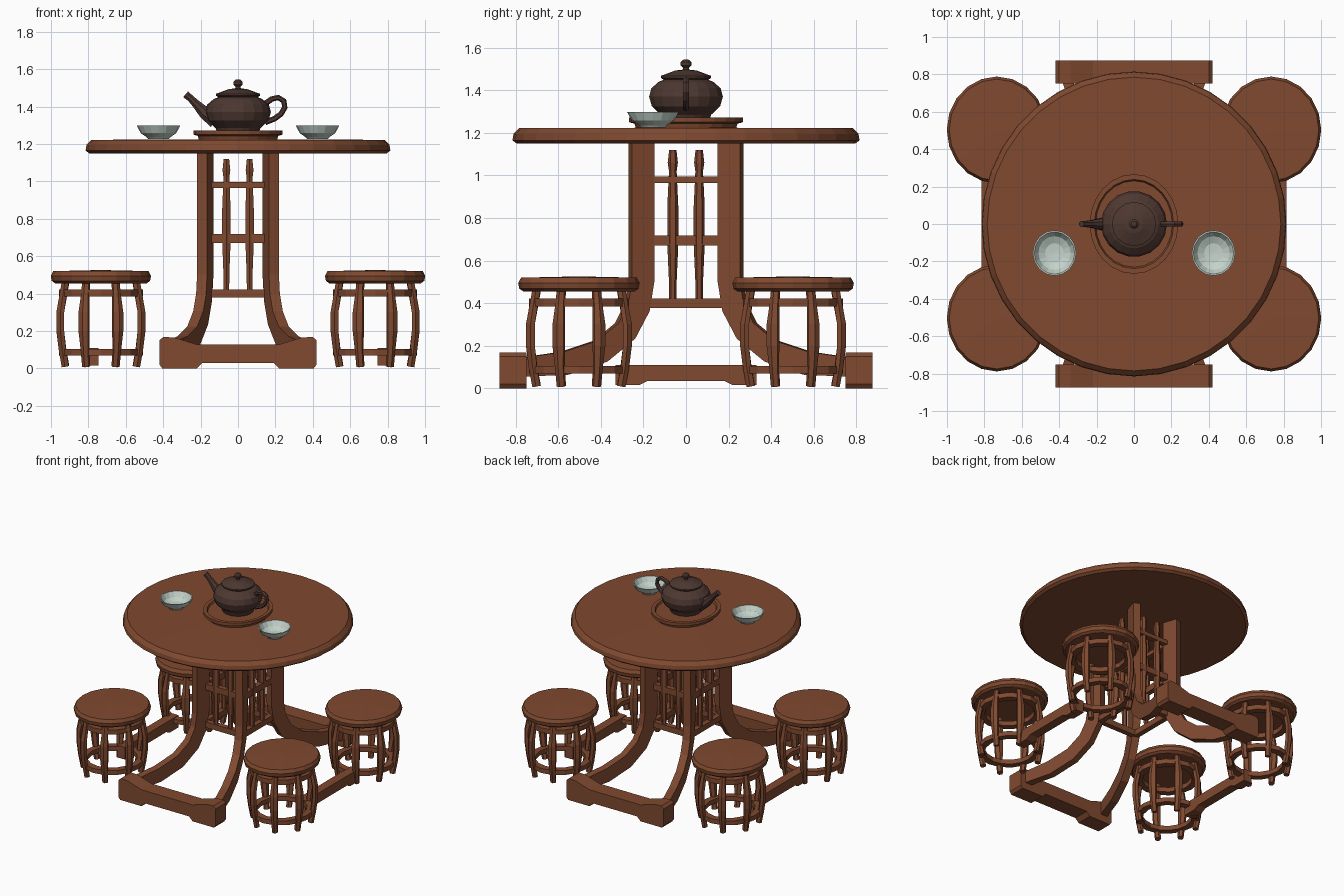
import bpy, bmesh, math
from mathutils import Vector

if "Cube" in bpy.data.objects:
    bpy.data.objects.remove(bpy.data.objects["Cube"])


def material(name, rgb):
    m = bpy.data.materials.new(name)
    m.diffuse_color = (*rgb, 1)
    m.use_nodes = True
    m.node_tree.nodes["Principled BSDF"].inputs["Base Color"].default_value = m.diffuse_color
    return m


WOOD = material("reddish_wood", (0.215, 0.067, 0.029))
CLAY = material("dark_clay", (0.075, 0.039, 0.030))
CELADON = material("pale_celadon", (0.55, 0.65, 0.59))


def finish(name, bm, mat):
    bmesh.ops.recalc_face_normals(bm, faces=bm.faces)
    me = bpy.data.meshes.new(name)
    bm.to_mesh(me)
    bm.free()
    me.materials.append(mat)
    ob = bpy.data.objects.new(name, me)
    bpy.context.collection.objects.link(ob)
    return ob


def bridge(bm, a, b):
    """Join two vertex loops, either of which may be a single point."""
    n = max(len(a), len(b))
    for i in range(n):
        j = (i + 1) % n
        if len(a) == 1:
            bm.faces.new((a[0], b[i], b[j]))
        elif len(b) == 1:
            bm.faces.new((a[i], a[j], b[0]))
        else:
            bm.faces.new((a[i], a[j], b[j], b[i]))


def lathe(name, profile, n, mat, loc=(0, 0), sx=1, sy=1, closed=False):
    """Spin (radius, z) points around a vertical axis at loc."""
    bm = bmesh.new()
    loops = []
    for r, z in profile:
        k = n if r > 0 else 1
        loops.append([bm.verts.new((loc[0] + sx * r * math.cos(math.tau * i / n),
                                    loc[1] + sy * r * math.sin(math.tau * i / n), z))
                      for i in range(k)])
    for a, b in zip(loops, loops[1:]):
        bridge(bm, a, b)
    if closed:
        bridge(bm, loops[-1], loops[0])
    return finish(name, bm, mat)


def loft(name, pts, sizes, side, n, mat):
    """Sweep an n-sided section; sizes are half widths (across side, across normal)."""
    bm = bmesh.new()
    pts = [Vector(p) for p in pts]
    side = Vector(side).normalized()
    k = 1 / math.cos(math.pi / n) if n == 4 else 1
    loops = []
    for i, p in enumerate(pts):
        t = (pts[min(i + 1, len(pts) - 1)] - pts[max(i - 1, 0)]).normalized()
        nor = side.cross(t).normalized()
        w, h = sizes[i]
        loops.append([bm.verts.new(p + side * w * k * math.cos(a) + nor * h * k * math.sin(a))
                      for a in (math.tau * (j + 0.5) / n for j in range(n))])
    for a, b in zip(loops, loops[1:]):
        bridge(bm, a, b)
    bm.faces.new(loops[0])
    bm.faces.new(loops[-1])
    return finish(name, bm, mat)


def prism(name, half, axis, lo, hi, mat):
    """Extrude a mirrored (u, z) outline along x or y between lo and hi."""
    outline = half + [(-u, z) for u, z in reversed(half)]
    bm = bmesh.new()
    loops = [[bm.verts.new((u, d, z) if axis == 'y' else (d, u, z)) for u, z in outline]
             for d in (lo, hi)]
    bridge(bm, *loops)
    for l in loops:
        bm.faces.new(l)
    return finish(name, bm, mat)


# Table top
lathe("table_top", [(0, 1.15), (0.795, 1.15), (0.815, 1.165), (0.81, 1.195), (0.785, 1.222),
                    (0, 1.225)], 36, WOOD)

# Four posts that curve outward into the feet
AZ = math.radians(18)
for sx in (-1, 1):
    for sy in (-1, 1):
        path = [(0, 1.16), (0, 0.5), (0.02, 0.38), (0.08, 0.27), (0.2, 0.175),
                (0.38, 0.118), (0.58, 0.10)]
        pts = [(sx * (0.175 + s * math.sin(AZ)), sy * (0.21 + s * math.cos(AZ)), z) for s, z in path]
        loft("curved_leg", pts, [(0.028, 0.055)] * 6 + [(0.028, 0.045)],
             (sx * math.cos(AZ), -sy * math.sin(AZ), 0), 4, WOOD)

# Foot beams front and back, with a raised notch underneath
foot = [(0.19, 0.03), (0.22, 0.0), (0.405, 0.0), (0.42, 0.02), (0.42, 0.15), (0.40, 0.168),
        (0.34, 0.165), (0.22, 0.128)]
for s in (-1, 1):
    prism("foot_beam", foot, 'y', s * 0.75, s * 0.875, WOOD)
    # Stretcher joining the two stools on each side
    prism("stool_stretcher", [(0.18, 0.035), (0.22, 0.015), (0.33, 0.015), (0.33, 0.11)],
          'x', s * 0.745, s * 0.815, WOOD)

# Lattice panels between the posts: rails and turned spindles
spindle = [(0.39, 0.017), (0.5, 0.018), (0.68, 0.026), (0.85, 0.026), (1.02, 0.018), (1.06, 0.024),
           (1.12, 0.017)]
for s in (-1, 1):
    for z, h in ((0.40, 0.022), (0.695, 0.024), (0.98, 0.016)):
        loft("front_rail", [(-0.155, s * 0.18, z), (0.155, s * 0.18, z)], [(h, 0.02)] * 2,
             (0, 0, 1), 4, WOOD)
        loft("side_rail", [(s * 0.165, -0.18, z), (s * 0.165, 0.18, z)], [(h, 0.02)] * 2,
             (0, 0, 1), 4, WOOD)
    for u in (-0.062, 0.062):
        for name, x, y in (("front_spindle", u, s * 0.18), ("side_spindle", s * 0.165, u)):
            loft(name, [(x, y, z) for z, r in spindle], [(r, r) for z, r in spindle],
                 (1, 0, 0), 6, WOOD)

# Four barrel stools
stave = [(0.01, 0.205, 0.022), (0.10, 0.222, 0.024), (0.20, 0.235, 0.032), (0.30, 0.235, 0.032),
         (0.39, 0.218, 0.024), (0.46, 0.205, 0.022)]
for sx in (-1, 1):
    for sy in (-1, 1):
        c = (sx * 0.733, sy * 0.503)
        lathe("stool_seat", [(0, 0.455), (0.245, 0.455), (0.263, 0.468), (0.268, 0.495),
                             (0.255, 0.52), (0, 0.526)], 20, WOOD, c, 1, 1.065)
        for z0, z1 in ((0.07, 0.105), (0.385, 0.422)):
            lathe("stool_ring", [(0.175, z0), (0.224, z0), (0.224, z1), (0.175, z1)], 16, WOOD,
                  c, 1, 1.05, True)
        for i in range(8):
            a = math.tau * (i + 0.5) / 8
            ca, sa = math.cos(a), math.sin(a)
            loft("stool_stave", [(c[0] + r * ca, c[1] + 1.05 * r * sa, z) for z, r, w in stave],
                 [(w, 0.022) for z, r, w in stave], (-sa, ca, 0), 6, WOOD)

# Tray under the teapot
lathe("tray", [(0, 1.224), (0.21, 1.224), (0.215, 1.243), (0.237, 1.25), (0.237, 1.273),
               (0.212, 1.273), (0.205, 1.258), (0, 1.256)], 24, WOOD, (0, 0), 1, 1.125)

# Teapot body, lid, spout and handle
lathe("teapot_body", [(0, 1.257), (0.11, 1.257), (0.12, 1.285), (0.163, 1.325), (0.176, 1.37),
                      (0.165, 1.41), (0.13, 1.44), (0.105, 1.45), (0, 1.455)], 18, CLAY)
lathe("teapot_lid", [(0, 1.45), (0.105, 1.45), (0.118, 1.458), (0.118, 1.468), (0.09, 1.478),
                     (0.05, 1.493), (0.015, 1.497), (0.014, 1.507), (0.025, 1.517),
                     (0.025, 1.532), (0.014, 1.543), (0, 1.545)], 16, CLAY)
loft("teapot_spout", [(-0.12, 0, 1.335), (-0.18, 0, 1.368), (-0.225, 0, 1.415), (-0.255, 0, 1.445),
                      (-0.28, 0, 1.466)],
     [(0.05, 0.055), (0.033, 0.036), (0.022, 0.024), (0.018, 0.02), (0.018, 0.022)],
     (0, 1, 0), 8, CLAY)
handle = [(0.145, 1.415), (0.18, 1.44), (0.215, 1.448), (0.245, 1.43), (0.25, 1.395), (0.23, 1.36),
          (0.195, 1.335), (0.145, 1.315)]
loft("teapot_handle", [(x, 0, z) for x, z in handle], [(0.016, 0.015)] * 8, (0, 1, 0), 6, CLAY)

# Two tea bowls
for s in (-1, 1):
    lathe("tea_bowl", [(0, 1.226), (0.055, 1.226), (0.062, 1.235), (0.095, 1.258), (0.116, 1.298),
                       (0.108, 1.298), (0.086, 1.262), (0.05, 1.244), (0, 1.24)], 16, CELADON,
          (s * 0.425, -0.155), 1, 1.05)
